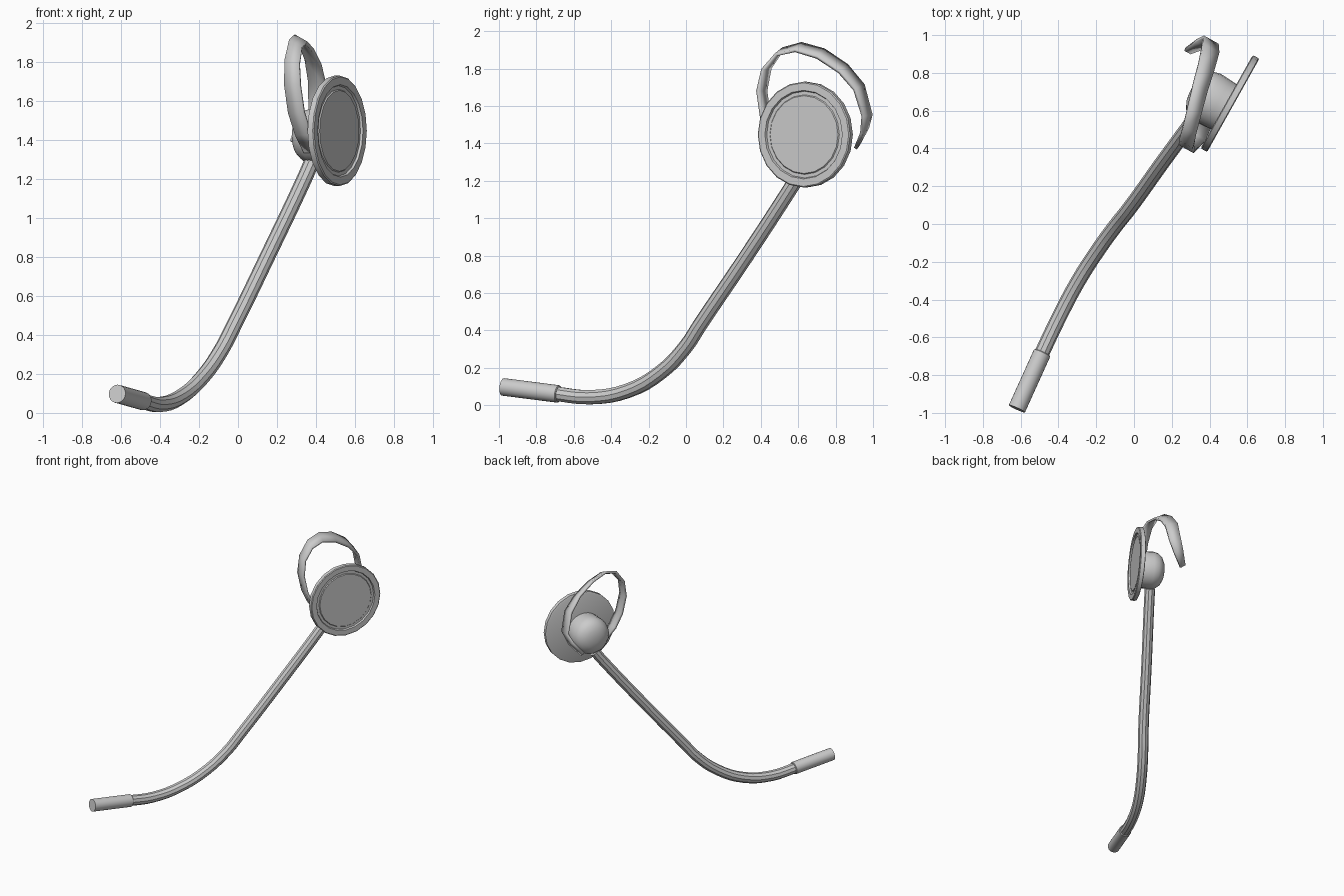
import bpy, bmesh, math
from mathutils import Vector

if "Cube" in bpy.data.objects:
    bpy.data.objects.remove(bpy.data.objects["Cube"])


def finish(name, bm, angle=35):
    bmesh.ops.recalc_face_normals(bm, faces=bm.faces)
    me = bpy.data.meshes.new(name)
    bm.to_mesh(me)
    bm.free()
    ob = bpy.data.objects.new(name, me)
    bpy.context.collection.objects.link(ob)
    smooth(ob, angle)
    return ob


def smooth(ob, angle=35):
    bpy.ops.object.select_all(action='DESELECT')
    bpy.context.view_layer.objects.active = ob
    ob.select_set(True)
    bpy.ops.object.shade_smooth_by_angle(angle=math.radians(angle))


def lathe(name, origin, axis, profile, sides):
    """Spin a (radius, height) profile round an axis."""
    axis = Vector(axis).normalized()
    u = axis.cross(Vector((0, 0, 1))).normalized()
    v = axis.cross(u)
    bm = bmesh.new()
    rings = []
    for r, h in profile:
        c = Vector(origin) + axis * h
        ring = []
        for i in range(sides):
            a = 2 * math.pi * i / sides
            ring.append(bm.verts.new(c + r * (u * math.cos(a) + v * math.sin(a))))
        rings.append(ring)
    for a, b in zip(rings, rings[1:]):
        for i in range(sides):
            j = (i + 1) % sides
            bm.faces.new((a[i], a[j], b[j], b[i]))
    bm.faces.new(rings[0])
    bm.faces.new(rings[-1])
    return finish(name, bm)


facing = Vector((0.873, -0.489, 0))   # direction the earpiece faces

# Earpiece disc with raised rim and recessed pad
lathe("earpiece_disc", (0.508, 0.638, 1.447), facing,
      [(0.27, -0.02), (0.283, -0.015), (0.283, 0.015), (0.277, 0.02), (0.237, 0.02),
       (0.232, 0.008), (0.213, 0.008), (0.208, 0.014)], 20)

# Rounded hub behind the disc
lathe("hub", (0.495, 0.61, 1.42), -facing,
      [(0.135, 0.0), (0.14, 0.06), (0.144, 0.12), (0.135, 0.16), (0.11, 0.19),
       (0.07, 0.21), (0.025, 0.218)], 24)

# Microphone tip
mic_back, mic_front = Vector((-0.485, -0.68, 0.06)), Vector((-0.62, -0.978, 0.098))
mic_len = (mic_front - mic_back).length
lathe("microphone", mic_back, mic_front - mic_back,
      [(0.042, 0.0), (0.047, 0.004), (0.047, mic_len)], 20)

# Curved boom tube
path = [(-0.50, -0.71, 0.063), (-0.405, -0.51, 0.043), (-0.30, -0.31, 0.078),
        (-0.185, -0.13, 0.18), (-0.09, 0.0, 0.315), (-0.03, 0.075, 0.43),
        (0.15, 0.325, 0.80), (0.34, 0.585, 1.20), (0.375, 0.635, 1.28)]
cu = bpy.data.curves.new("boom", 'CURVE')
cu.dimensions = '3D'
cu.resolution_u = 4
cu.bevel_depth = 0.04
cu.bevel_resolution = 3
cu.use_fill_caps = True
sp = cu.splines.new('BEZIER')
sp.bezier_points.add(len(path) - 1)
for p, co in zip(sp.bezier_points, path):
    p.co = co
    p.handle_left_type = p.handle_right_type = 'AUTO'
boom = bpy.data.objects.new("boom", cu)
bpy.context.collection.objects.link(boom)
bpy.ops.object.select_all(action='DESELECT')
bpy.context.view_layer.objects.active = boom
boom.select_set(True)
bpy.ops.object.convert(target='MESH')
smooth(bpy.context.object)

# Ear hook: flat band given by centre point, width and downward tilt
hook = [((0.375, 0.53, 1.34), 0.08, 0.0), ((0.335, 0.46, 1.43), 0.09, 0.0),
        ((0.30, 0.425, 1.54), 0.09, 0.0), ((0.28, 0.405, 1.68), 0.09, 0.0),
        ((0.278, 0.43, 1.80), 0.085, -0.15), ((0.295, 0.50, 1.89), 0.085, -0.4),
        ((0.32, 0.60, 1.915), 0.085, -0.5), ((0.35, 0.72, 1.88), 0.09, -0.5),
        ((0.385, 0.84, 1.80), 0.095, -0.4), ((0.405, 0.925, 1.70), 0.10, -0.25),
        ((0.405, 0.968, 1.55), 0.09, -0.1), ((0.36, 0.955, 1.47), 0.075, -0.5),
        ((0.285, 0.915, 1.385), 0.045, -0.7)]
bm = bmesh.new()
pairs = []
for co, w, tilt in hook:
    side = (facing + Vector((0, 0, tilt))).normalized() * w / 2
    pairs.append((bm.verts.new(Vector(co) - side), bm.verts.new(Vector(co) + side)))
for (a, b), (c, d) in zip(pairs, pairs[1:]):
    bm.faces.new((a, b, d, c))
band = finish("ear_hook", bm, 30)
mod = band.modifiers.new("thickness", 'SOLIDIFY')
mod.thickness = 0.018
mod.offset = 0
